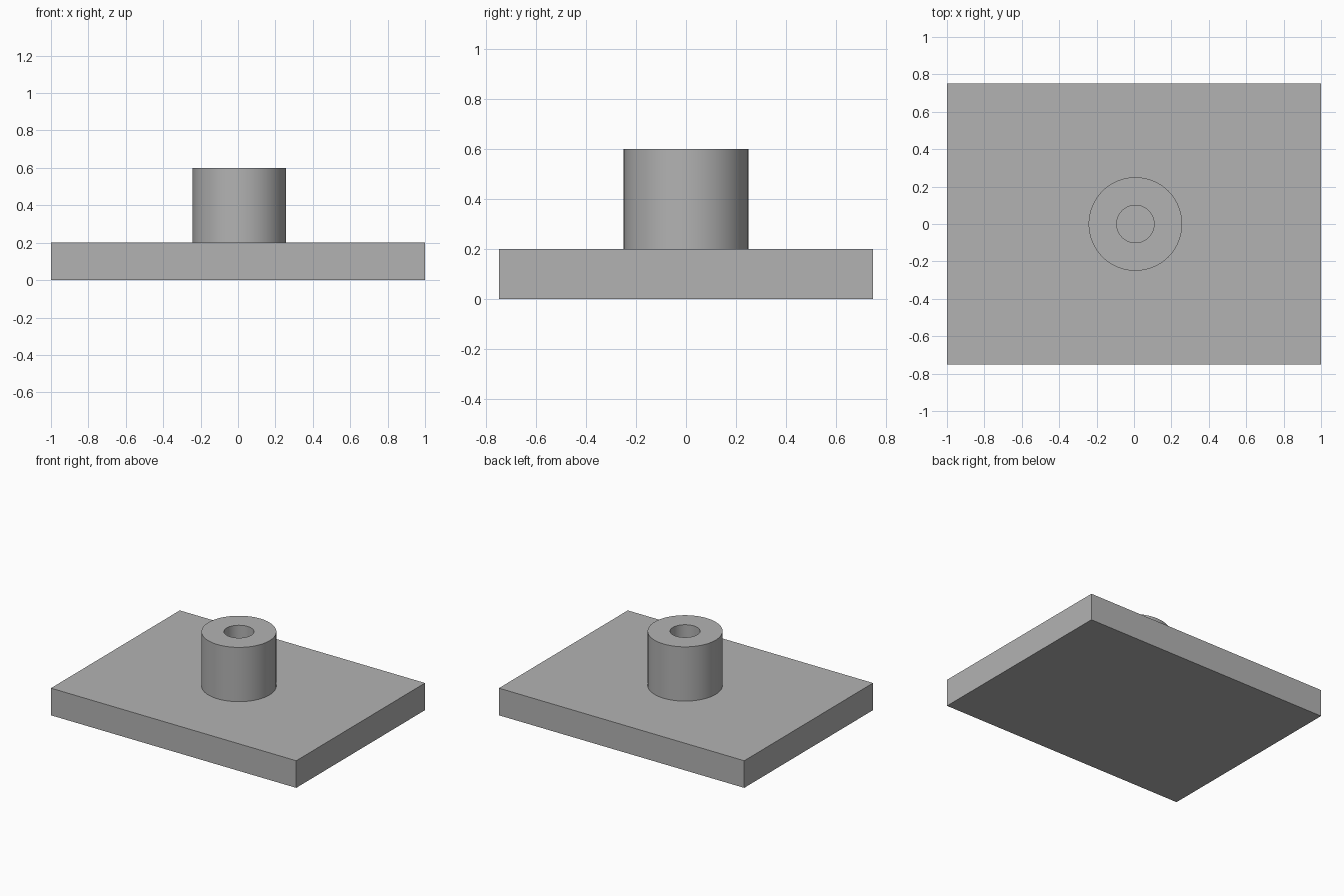
import bpy, bmesh, math
from mathutils import Vector

if "Cube" in bpy.data.objects:
    bpy.data.objects.remove(bpy.data.objects["Cube"])

PLATE_SIZE = (2.0, 1.5, 0.2)
BOSS_X, BOSS_TOP = 0.0075, 0.6
OUTER_R, BORE_R, SIDES = 0.25, 0.1, 96

grey = bpy.data.materials.new("plain_grey")
grey.diffuse_color = (0.45, 0.45, 0.45, 1)
grey.use_nodes = True
grey.node_tree.nodes["Principled BSDF"].inputs["Base Color"].default_value = grey.diffuse_color


def add_object(name, bm):
    bmesh.ops.recalc_face_normals(bm, faces=bm.faces)
    mesh = bpy.data.meshes.new(name)
    bm.to_mesh(mesh)
    bm.free()
    mesh.materials.append(grey)
    obj = bpy.data.objects.new(name, mesh)
    bpy.context.collection.objects.link(obj)
    return obj


# Rectangular base plate
bm = bmesh.new()
bmesh.ops.create_cube(bm, size=1)
bmesh.ops.scale(bm, vec=PLATE_SIZE, verts=bm.verts)
bmesh.ops.translate(bm, vec=(0, 0, PLATE_SIZE[2] / 2), verts=bm.verts)
add_object("base_plate", bm)

# Round boss with a bore down to the plate, turned from a closed section
bm = bmesh.new()
z0 = PLATE_SIZE[2]
section = [(OUTER_R, z0), (OUTER_R, BOSS_TOP), (BORE_R, BOSS_TOP), (BORE_R, z0)]
verts = [bm.verts.new((BOSS_X + r, 0, z)) for r, z in section]
edges = [bm.edges.new((a, b)) for a, b in zip(verts, verts[1:])]
bmesh.ops.spin(bm, geom=verts + edges, cent=(BOSS_X, 0, 0), axis=(0, 0, 1),
               angle=math.tau, steps=SIDES, use_merge=True)
bmesh.ops.remove_doubles(bm, verts=bm.verts, dist=1e-4)
# Point every face out of the boss wall
bmesh.ops.recalc_face_normals(bm, faces=bm.faces)
top = next(f for f in bm.faces if abs(f.normal.z) > 0.9)
flip = top.normal.z < 0
boss = add_object("bored_boss", bm)
if boss.data.polygons and any(p.normal.z < -0.9 for p in boss.data.polygons):
    boss.data.flip_normals()

bpy.context.view_layer.objects.active = boss
boss.select_set(True)
bpy.ops.object.shade_smooth_by_angle(angle=math.radians(30))
